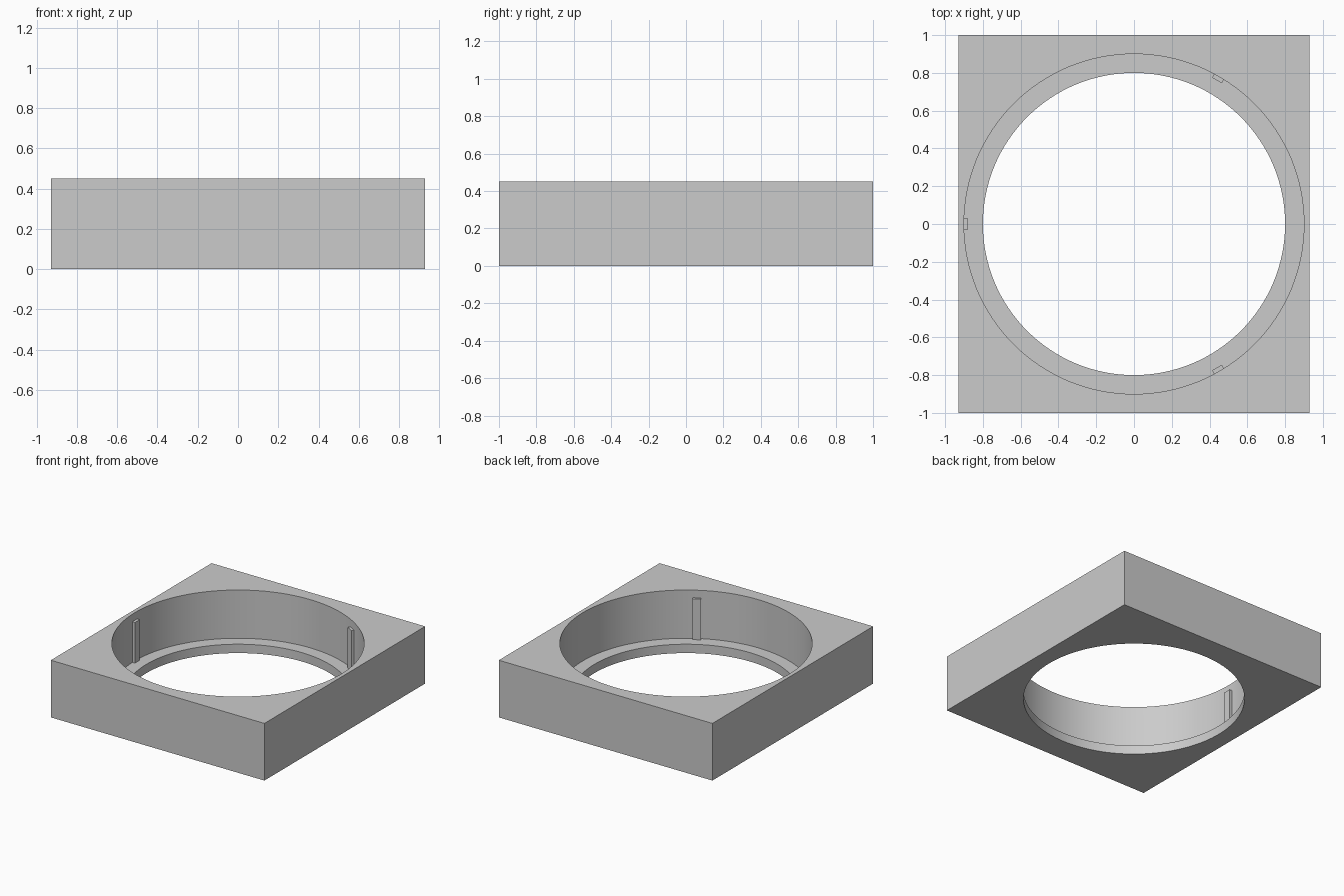
import bpy
import math

if "Cube" in bpy.data.objects:
    bpy.data.objects.remove(bpy.data.objects["Cube"], do_unlink=True)

WIDTH, DEPTH, HEIGHT = 1.86, 2.0, 0.45
BORE_RADIUS, HOLE_RADIUS, LEDGE_Z = 0.9, 0.8, 0.07
RIB_INNER, RIB_OUTER, RIB_WIDTH, RIB_TOP = 0.878, 0.905, 0.06, 0.39

grey = bpy.data.materials.new("plain_grey")
grey.use_nodes = True
colour = (0.6, 0.6, 0.6, 1.0)
grey.diffuse_color = colour
grey.node_tree.nodes["Principled BSDF"].inputs["Base Color"].default_value = colour


def box(name, size, centre, angle=0.0):
    bpy.ops.mesh.primitive_cube_add(size=1, location=centre, rotation=(0, 0, angle))
    obj = bpy.context.object
    obj.name = name
    obj.scale = size
    bpy.ops.object.transform_apply(location=True, rotation=True, scale=True)
    obj.data.materials.append(grey)
    return obj


def cut_round(target, radius, bottom, top):
    """Cut a vertical round opening between two heights."""
    bpy.ops.mesh.primitive_cylinder_add(
        vertices=128, radius=radius, depth=top - bottom,
        location=(0, 0, (top + bottom) / 2))
    cutter = bpy.context.object
    cutter.hide_render = True
    cutter.data.materials.append(grey)
    mod = target.modifiers.new("opening", 'BOOLEAN')
    mod.operation = 'DIFFERENCE'
    mod.solver = 'EXACT'
    mod.object = cutter
    bpy.ops.object.select_all(action='DESELECT')
    bpy.context.view_layer.objects.active = target
    target.select_set(True)
    bpy.ops.object.modifier_apply(modifier=mod.name)
    bpy.data.objects.remove(cutter, do_unlink=True)


# Rectangular block with a wide bore above a narrower through hole
block = box("block", (WIDTH, DEPTH, HEIGHT), (0, 0, HEIGHT / 2))
cut_round(block, BORE_RADIUS, LEDGE_Z, HEIGHT + 0.2)
cut_round(block, HOLE_RADIUS, -0.2, LEDGE_Z + 0.1)
bpy.ops.object.shade_smooth_by_angle(angle=math.radians(30))

# Three upright ribs on the bore wall, standing on the ledge
rib_radius = (RIB_INNER + RIB_OUTER) / 2
rib_bottom = LEDGE_Z - 0.01
for i, degrees in enumerate((60, 180, 300)):
    a = math.radians(degrees)
    box(f"rib_{i + 1}",
        (RIB_OUTER - RIB_INNER, RIB_WIDTH, RIB_TOP - rib_bottom),
        (rib_radius * math.cos(a), rib_radius * math.sin(a), (RIB_TOP + rib_bottom) / 2),
        a)
